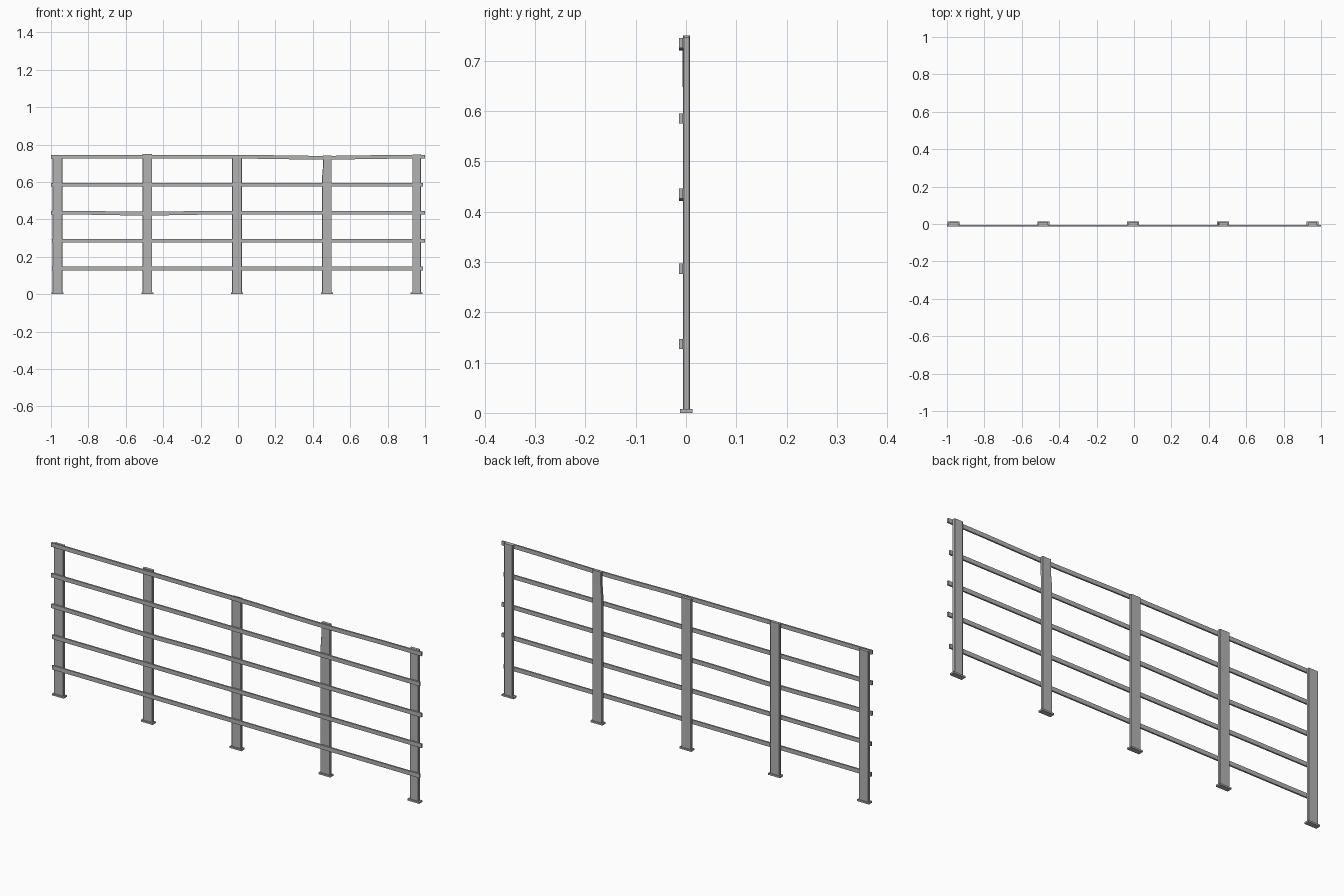
import bpy
import bmesh
import math

old = bpy.data.objects.get("Cube")
if old:
    bpy.data.objects.remove(old, do_unlink=True)

# Single weathered metal colour
metal = bpy.data.materials.new("grey_metal")
metal.use_nodes = True
grey = (0.45, 0.45, 0.45, 1)
metal.diffuse_color = grey
metal.node_tree.nodes["Principled BSDF"].inputs["Base Color"].default_value = grey


def box(name, lo, hi, cuts=None, shape=None, bevel=0):
    """Box between two corners, sliced along an axis and reshaped by a function."""
    bm = bmesh.new()
    bmesh.ops.create_cube(bm, size=1)
    for v in bm.verts:
        v.co = [(a + b) / 2 + c * (b - a) for a, b, c in zip(lo, hi, v.co)]
    if bevel:
        edges = [e for e in bm.edges
                 if abs(e.verts[0].co.z - e.verts[1].co.z) > 0.1]
        bmesh.ops.bevel(bm, geom=edges, offset=bevel, segments=1, affect='EDGES')
    if cuts:
        axis, places = cuts
        normal = [0, 0, 0]
        normal[axis] = 1
        for p in places:
            point = [0, 0, 0]
            point[axis] = p
            bmesh.ops.bisect_plane(bm, geom=bm.verts[:] + bm.edges[:] + bm.faces[:],
                                   plane_co=point, plane_no=normal)
    if shape:
        for v in bm.verts:
            shape(v.co)
    bmesh.ops.recalc_face_normals(bm, faces=bm.faces)
    mesh = bpy.data.meshes.new(name)
    bm.to_mesh(mesh)
    bm.free()
    mesh.materials.append(metal)
    obj = bpy.data.objects.new(name, mesh)
    bpy.context.collection.objects.link(obj)
    return obj


def sag(centre, reach, drop):
    """Smooth dip in a rail around one place."""
    def bend(co):
        d = min(abs(co.x - centre) / reach, 1)
        co.z -= drop * (1 + math.cos(math.pi * d)) / 2
    return bend


def dent(co):
    """Slightly crumpled upper part of a post."""
    if co.z > 0.65:
        co.y -= 0.001
        if co.x < 0.47:
            co.x += 0.005


# Upright posts on foot plates
tops = [0.742, 0.75, 0.739, 0.743, 0.746]
for i, top in enumerate(tops):
    x = -0.965 + 0.48 * i
    half = 0.023 if i == 4 else 0.026
    damaged = i == 3
    box(f"post_{i + 1}", (x - half, -0.006, 0.008), (x + half, 0.008, top),
        cuts=(2, [0.62, 0.68]) if damaged else None,
        shape=dent if damaged else None, bevel=0.002)
    box(f"foot_plate_{i + 1}", (x - 0.032, -0.012, 0), (x + 0.032, 0.013, 0.008))

# Horizontal rails on the front, two of them bent
ends = [(-0.995, 0.99), (-0.995, 1), (-1, 1), (-1, 0.99), (-1, 1)]
bends = {2: sag(-0.5, 0.4, 0.005), 4: sag(0.45, 0.45, 0.005)}
for i, (left, right) in enumerate(ends):
    z = 0.137 + 0.1495 * i
    bend = bends.get(i)
    box(f"rail_{i + 1}", (left, -0.014, z - 0.01), (right, -0.006, z + 0.01),
        cuts=(0, [-0.9 + 0.1 * k for k in range(19)]) if bend else None, shape=bend)
